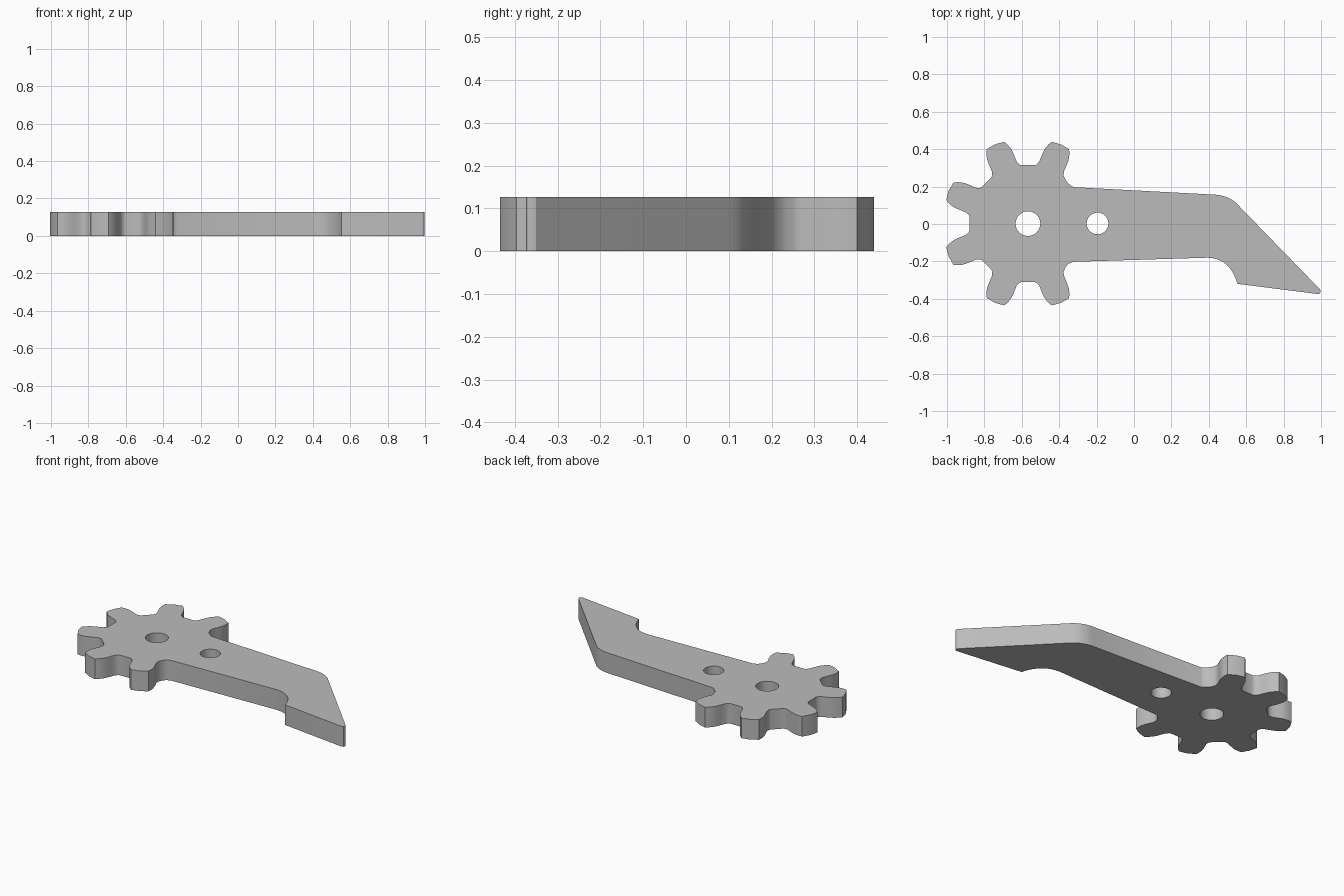
import bpy
import math
from mathutils import Vector

cube = bpy.data.objects.get("Cube")
if cube:
    bpy.data.objects.remove(cube, do_unlink=True)

THICKNESS = 0.127
HUB = Vector((-0.567, 0.002))

grey = bpy.data.materials.new("plain grey")
grey.use_nodes = True
colour = (0.5, 0.5, 0.5, 1.0)
grey.diffuse_color = colour
grey.node_tree.nodes["Principled BSDF"].inputs["Base Color"].default_value = colour


def bend(a, control, b, steps=10):
    """Rounded corner from a to b, pulled towards the control point."""
    a, control, b = Vector(a), Vector(control), Vector(b)
    return [a * (1 - t) ** 2 + control * 2 * t * (1 - t) + b * t ** 2
            for t in (i / steps for i in range(steps + 1))]


def circle(centre, radius, steps=48):
    return [Vector(centre) + radius * Vector((math.cos(a), math.sin(a)))
            for a in (math.tau * i / steps for i in range(steps))]


# Half of one tooth, root to tip: distance from hub, sideways offset
HALF_TOOTH = [(0.302, 0.087), (0.310, 0.078), (0.33, 0.071), (0.36, 0.0715),
              (0.385, 0.0715), (0.408, 0.069), (0.432, 0.061), (0.452, 0.051)]


def tooth(angle):
    """One gear tooth, traced anticlockwise around the hub."""
    out = Vector((math.cos(angle), math.sin(angle)))
    side = Vector((-out.y, out.x))
    trace = [(r, -t) for r, t in HALF_TOOTH] + [(0.459, 0)] + HALF_TOOTH[::-1]
    return [HUB + out * r + side * t for r, t in trace]


# Outline: six teeth, then the bent pointed arm
outline = []
for i in range(1, 7):
    outline += tooth(math.radians(22.5 + 45 * i))
outline += bend((-0.366, -0.232), (-0.352, -0.208), (-0.323, -0.202), 5)
outline += bend((0.395, -0.180), (0.515, -0.185), (0.553, -0.320))
outline += bend((0.980, -0.374), (1.003, -0.374), (0.995, -0.350), 5)
outline += bend((0.553, 0.105), (0.507, 0.153), (0.430, 0.157))
outline += bend((-0.323, 0.197), (-0.352, 0.212), (-0.366, 0.236), 5)

# Filled profile with the two round holes, extruded to a flat plate
profile = bpy.data.curves.new("lever_profile", "CURVE")
profile.dimensions = "2D"
profile.fill_mode = "BOTH"
profile.extrude = THICKNESS / 2
for loop in (outline, circle(HUB, 0.066), circle((-0.195, 0.003), 0.058)):
    spline = profile.splines.new("POLY")
    spline.points.add(len(loop) - 1)
    for point, p in zip(spline.points, loop):
        point.co = (p.x, p.y, 0, 1)
    spline.use_cyclic_u = True
profile.materials.append(grey)

lever = bpy.data.objects.new("toothed_lever", profile)
lever.location.z = THICKNESS / 2
bpy.context.collection.objects.link(lever)
bpy.ops.object.select_all(action="DESELECT")
lever.select_set(True)
bpy.context.view_layer.objects.active = lever
bpy.ops.object.convert(target="MESH")
bpy.ops.object.shade_smooth_by_angle(angle=math.radians(30))
